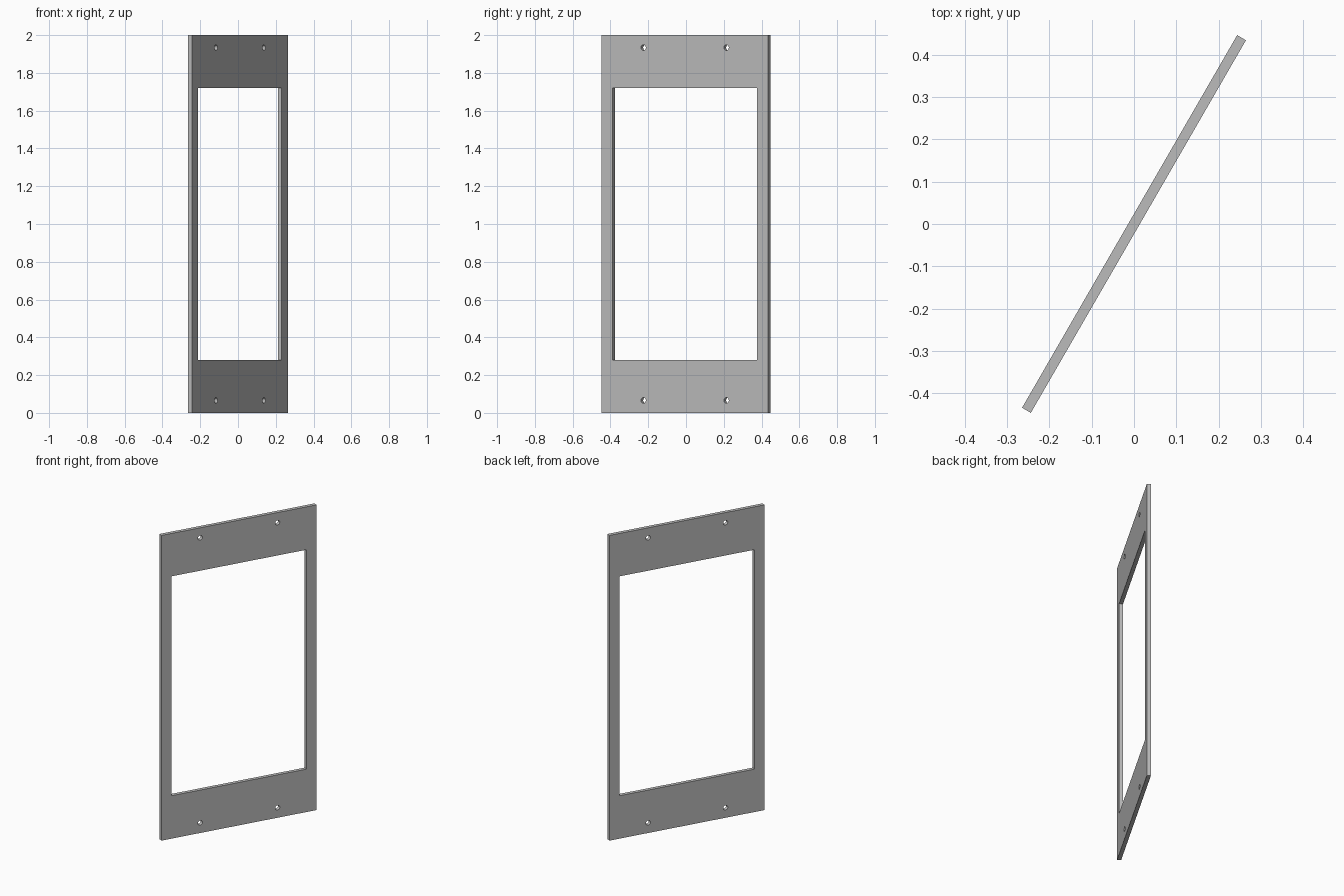
import bpy
import math

if "Cube" in bpy.data.objects:
    bpy.data.objects.remove(bpy.data.objects["Cube"], do_unlink=True)

WIDTH, HEIGHT, THICK = 1.017, 2.0, 0.024
WINDOW_W, WINDOW_H = 0.884, 1.438
HOLE_X, HOLE_Z, HOLE_R = 0.2535, 0.934, 0.015

grey = bpy.data.materials.new("grey_metal")
grey.use_nodes = True
COLOUR = (0.5, 0.5, 0.5, 1)
grey.diffuse_color = COLOUR
grey.node_tree.nodes["Principled BSDF"].inputs["Base Color"].default_value = COLOUR


def rectangle(w, h):
    return [(sx * w / 2, sz * h / 2) for sx, sz in ((-1, -1), (1, -1), (1, 1), (-1, 1))]


def circle(cx, cz, r, sides=32):
    angles = [math.tau * i / sides for i in range(sides)]
    return [(cx + r * math.cos(a), cz + r * math.sin(a)) for a in angles]


# Outline, window opening and four screw holes
loops = [rectangle(WIDTH, HEIGHT), rectangle(WINDOW_W, WINDOW_H)]
loops += [circle(sx * HOLE_X, sz * HOLE_Z, HOLE_R) for sx in (-1, 1) for sz in (-1, 1)]

# Filled profile extruded to the plate thickness
profile = bpy.data.curves.new("frame_plate", "CURVE")
profile.dimensions = "2D"
profile.fill_mode = "BOTH"
profile.extrude = THICK / 2
for loop in loops:
    spline = profile.splines.new("POLY")
    spline.points.add(len(loop) - 1)
    for point, (x, z) in zip(spline.points, loop):
        point.co = (x, z, 0, 1)
    spline.use_cyclic_u = True
profile.materials.append(grey)

# Stand the plate upright, turned about the vertical axis
plate = bpy.data.objects.new("frame_plate", profile)
bpy.context.collection.objects.link(plate)
plate.rotation_euler = (math.radians(90), 0, math.radians(60))
plate.location = (0, 0, HEIGHT / 2)

# Turn into a mesh with welded edges, smooth only inside the holes
bpy.ops.object.select_all(action="DESELECT")
plate.select_set(True)
bpy.context.view_layer.objects.active = plate
bpy.ops.object.convert(target="MESH")
bpy.ops.object.mode_set(mode="EDIT")
bpy.ops.mesh.select_all(action="SELECT")
bpy.ops.mesh.remove_doubles(threshold=0.0001)
bpy.ops.mesh.normals_make_consistent(inside=False)
bpy.ops.object.mode_set(mode="OBJECT")
bpy.ops.object.shade_smooth_by_angle(angle=math.radians(30))
